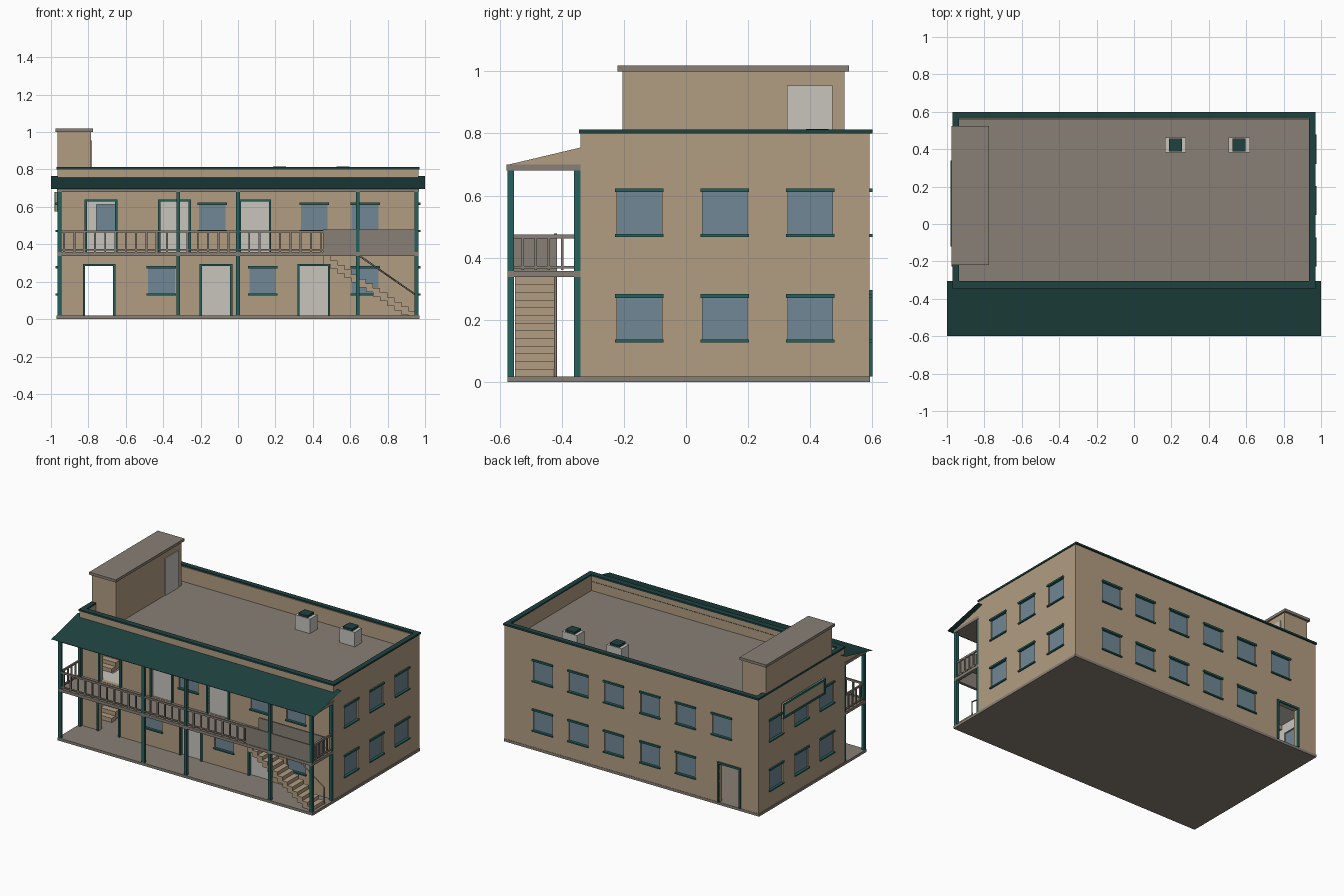
import bpy, bmesh
from mathutils import Vector

if "Cube" in bpy.data.objects:
    bpy.data.objects.remove(bpy.data.objects["Cube"])


def material(name, rgb):
    m = bpy.data.materials.new(name)
    m.use_nodes = True
    m.diffuse_color = (*rgb, 1)
    m.node_tree.nodes["Principled BSDF"].inputs["Base Color"].default_value = (*rgb, 1)
    return m


TAN = material("tan_plaster", (0.445, 0.34, 0.222))
GREY = material("warm_grey", (0.246, 0.214, 0.18))
TEAL = material("teal_paint", (0.019, 0.12, 0.112))
DARK = material("dark_teal", (0.013, 0.054, 0.051))
GLASS = material("blue_glass", (0.16, 0.245, 0.3))
LIGHT = material("light_grey", (0.58, 0.56, 0.515))


def make(name, bm, *mats):
    me = bpy.data.meshes.new(name)
    bm.to_mesh(me)
    bm.free()
    for m in mats:
        me.materials.append(m)
    ob = bpy.data.objects.new(name, me)
    bpy.context.collection.objects.link(ob)
    return ob


def boxes(name, spans, *mats):
    """One object from boxes given as (x0, x1, y0, y1, z0, z1)."""
    bm = bmesh.new()
    for x0, x1, y0, y1, z0, z1 in spans:
        vs = bmesh.ops.create_cube(bm, size=1)["verts"]
        for v in vs:
            v.co = ((x0 + x1) / 2 + v.co.x * (x1 - x0),
                    (y0 + y1) / 2 + v.co.y * (y1 - y0),
                    (z0 + z1) / 2 + v.co.z * (z1 - z0))
    return make(name, bm, *mats)


def rod(name, points, radius, mat):
    cu = bpy.data.curves.new(name, "CURVE")
    cu.dimensions = "3D"
    cu.bevel_depth, cu.bevel_resolution, cu.use_fill_caps = radius, 0, True
    sp = cu.splines.new("POLY")
    sp.points.add(len(points) - 1)
    for p, co in zip(sp.points, points):
        p.co = (*co, 1)
    cu.materials.append(mat)
    ob = bpy.data.objects.new(name, cu)
    bpy.context.collection.objects.link(ob)


# Main dimensions
X, FRONT, BACK, THICK = 0.965, -0.34, 0.59, 0.03
GROUND, FLOOR, ROOF, TOP = 0.018, 0.36, 0.7, 0.802
WALLS = {"front": (1, FRONT, -1), "back": (1, BACK, 1),
         "left": (0, -X, -1), "right": (0, X, 1)}


def on_wall(wall, u0, u1, d0, d1, z0, z1):
    """Box on a wall: u along it, d outward from its face."""
    axis, face, sign = WALLS[wall]
    a, b = sorted((face + sign * d0, face + sign * d1))
    return (u0, u1, a, b, z0, z1) if axis == 1 else (a, b, u0, u1, z0, z1)


# Window and door positions: wall, storey, centres
SIDE = (-0.15, 0.125, 0.4)
REAR = (-0.41, -0.14, 0.135, 0.405, 0.675)
WINDOWS = [("front", 0, (-0.41, 0.1325, 0.68)), ("front", 1, (-0.1375, 0.4075, 0.68)),
           ("back", 0, REAR), ("back", 1, (-0.685,) + REAR)]
WINDOWS += [(w, s, SIDE) for w in ("left", "right") for s in (0, 1)]
DOORS = [("front", 0, (-0.7425, -0.1175, 0.405)), ("front", 1, (-0.7325, -0.34, 0.09)),
         ("back", 0, (-0.7425,))]

cuts, glass, trims, frames, doors = [], [], [], [], []
for wall, storey, centres in WINDOWS:
    z0 = (0.13, 0.47)[storey]
    z1 = z0 + 0.15
    for c in centres:
        a, b = c - 0.072, c + 0.072
        cuts.append(on_wall(wall, a, b, -0.05, 0.05, z0 + 0.004, z1 - 0.006))
        glass.append(on_wall(wall, a, b, -0.02, -0.008, z0 + 0.004, z1 - 0.006))
        for t0, t1 in ((z0 - 0.003, z0 + 0.006), (z1 - 0.009, z1 + 0.003)):
            trims.append(on_wall(wall, c - 0.078, c + 0.078, -0.01, 0.01, t0, t1))
for wall, storey, centres in DOORS:
    z0, z1 = ((GROUND, 0.283), (FLOOR, 0.628))[storey]
    for c in centres:
        a, b, w = c - 0.075, c + 0.075, 0.0125
        cuts.append(on_wall(wall, a, b, -0.05, 0.05, z0 - 0.01 * (1 - storey), z1))
        frames += [on_wall(wall, a - w, a, -0.005, 0.01, z0, z1),
                   on_wall(wall, b, b + w, -0.005, 0.01, z0, z1),
                   on_wall(wall, a - w, b + w, -0.005, 0.01, z1, z1 + w)]
        if c > -0.7:  # the doorways at the stair hall stand open
            doors.append(on_wall(wall, a, b, -0.02, -0.01, z0, z1))

# Hollow building shell with cut openings
shell = boxes("building_walls", [(-X, X, FRONT, BACK, GROUND, TOP)], TAN, GREY, LIGHT)
inner = (-X + THICK, X - THICK, FRONT + THICK, BACK - THICK)
rooms = boxes("room_cutter", [(*inner, -0.1, ROOF - 0.02), (*inner, ROOF, 1)])
holes = boxes("opening_cutter", cuts)
for cutter in (rooms, holes):
    cutter.hide_render = True
    cutter.hide_viewport = True
    mod = shell.modifiers.new("cut", "BOOLEAN")
    mod.operation, mod.solver, mod.object = "DIFFERENCE", "EXACT", cutter
deps = bpy.context.evaluated_depsgraph_get()
solid = bpy.data.meshes.new_from_object(shell.evaluated_get(deps))
shell.modifiers.clear()
shell.data = solid
for cutter in (rooms, holes):
    bpy.data.objects.remove(cutter)
for f in solid.polygons:
    c, e = f.center, 0.002
    inside = inner[0] - e < c.x < inner[1] + e and inner[2] - e < c.y < inner[3] + e
    f.material_index = 0
    if inside and c.z < ROOF - 0.01:
        f.material_index = 2
    elif inside and f.normal.z > 0.9 and c.z < TOP - 0.05:
        f.material_index = 1

boxes("window_glass", glass, GLASS)
boxes("window_trims", trims, TEAL)
boxes("door_frames", frames, TEAL)
boxes("doors", doors, LIGHT)
boxes("base_slab", [(-0.97, 0.97, -0.575, BACK + 0.002, 0, GROUND)], GREY)
boxes("upper_floor", [(-0.81, inner[1], inner[2], inner[3], 0.34, FLOOR),
                      (inner[0], -0.81, inner[2], -0.2, 0.34, FLOOR),
                      (inner[0], -0.81, 0.3, inner[3], 0.34, FLOOR)], LIGHT)

# Parapet coping
boxes("parapet_coping", [(-0.97, 0.97, -0.345, -0.305, 0.8, 0.812),
                         (-0.97, 0.97, 0.565, 0.6, 0.8, 0.812),
                         (-0.97, -0.935, -0.305, 0.565, 0.8, 0.812),
                         (0.935, 0.97, -0.305, 0.565, 0.8, 0.812)], DARK)

# Roof stair house
boxes("stair_house", [(-0.966, -0.785, -0.205, 0.51, ROOF, 1)], TAN)
boxes("stair_house_roof", [(-0.977, -0.775, -0.22, 0.525, 1, 1.018)], GREY)
boxes("stair_house_door", [(-0.786, -0.78, 0.325, 0.472, ROOF, 0.955)], LIGHT)

# Roof vents
for i, x in enumerate((0.222, 0.562)):
    boxes(f"roof_vent_{i + 1}", [(x - 0.057, x + 0.057, 0.383, 0.462, ROOF, 0.8)], LIGHT)
    boxes(f"vent_cap_{i + 1}", [(x - 0.035, x + 0.035, 0.387, 0.458, 0.8, 0.815)], DARK)

# Porch: sloped awning sheet, ceiling, wedge ends
bm = bmesh.new()
bm.faces.new([bm.verts.new(p) for p in ((-1, -0.6, 0.695), (1, -0.6, 0.695),
                                        (1, -0.305, 0.765), (-1, -0.305, 0.765))])
make("awning", bm, DARK)
bm = bmesh.new()
tri = bm.faces.new([bm.verts.new((-X, y, z)) for y, z in
                    ((-0.57, ROOF), (FRONT, ROOF), (FRONT, 0.7545))])
ext = bmesh.ops.extrude_face_region(bm, geom=[tri])["geom"]
bmesh.ops.translate(bm, vec=Vector((2 * X, 0, 0)),
                    verts=[g for g in ext if isinstance(g, bmesh.types.BMVert)])
bmesh.ops.recalc_face_normals(bm, faces=bm.faces)
make("awning_wedge", bm, TAN)
boxes("porch_ceiling", [(-0.968, 0.968, -0.577, FRONT, 0.68, ROOF)], GREY)

# Porch posts
posts = [(x - 0.01, x + 0.01, -0.574, -0.554, GROUND, 0.68)
         for x in (-0.955, -0.32, 0, 0.64, 0.955)]
posts += [(x - 0.01, x + 0.01, -0.36, FRONT, GROUND, 0.68) for x in (-0.955, 0.955)]
boxes("porch_posts", posts, TEAL)

# Balcony floor with a stair opening
boxes("balcony_floor", [(-0.966, 0.47, -0.575, FRONT, 0.338, 0.358),
                        (0.47, 0.966, -0.575, -0.555, 0.338, 0.358),
                        (0.47, 0.966, -0.42, FRONT, 0.338, 0.358),
                        (0.945, 0.966, -0.555, -0.42, 0.338, 0.358)], GREY)

# Railings with bars, and solid guards round the stair
rails = []
for z0, z1 in ((0.366, 0.374), (0.462, 0.475)):
    rails.append((-0.955, 0.455, -0.57, -0.56, z0, z1))
    rails += [(x - 0.005, x + 0.005, -0.565, FRONT, z0, z1) for x in (-0.955, 0.955)]
for i in range(26):
    x = -0.93 + i * 0.055
    rails.append((x - 0.005, x + 0.005, -0.57, -0.56, FLOOR, 0.465))
for x in (-0.955, 0.955):
    for i in range(5):
        y = -0.525 + i * 0.042
        rails.append((x - 0.005, x + 0.005, y - 0.004, y + 0.004, FLOOR, 0.465))
boxes("balcony_railing", rails, GREY)
boxes("stair_guards", [(0.455, 0.96, -0.571, -0.561, 0.345, 0.478),
                       (0.455, 0.95, -0.425, -0.415, 0.345, 0.478),
                       (0.945, 0.953, -0.56, -0.42, 0.345, 0.474)], GREY)

# Porch stair and handrail
run, rise, steps = 0.038, 0.0246, []
for i in range(13):
    x, z = 0.95 - run * i, GROUND + rise * (i + 1)
    steps.append((x - run, x, -0.55, -0.422, max(GROUND, z - 0.045), z))
boxes("porch_stair", steps, TAN)
rod("stair_handrail", [(0.95, -0.42, GROUND), (0.95, -0.42, 0.13), (0.65, -0.42, 0.338)],
    0.005, GREY)

# Indoor stair flights
flights = []
for z0, z1 in ((GROUND, FLOOR), (FLOOR, ROOF - 0.02)):
    h = (z1 - z0) / 12
    for i in range(12):
        y, z = -0.2 + i * 0.042, z0 + h * (i + 1)
        flights.append((-0.935, -0.82, y, y + 0.042, max(z0, z - 0.05), z))
boxes("indoor_stair", flights, TAN)

# Blank framed board on the side wall
y0, y1, z0, z1, t = -0.12, 0.34, 0.575, 0.68, 0.014
boxes("board_panel", [on_wall("left", y0, y1, 0.002, 0.011, z0, z1)], TAN)
boxes("board_frame", [on_wall("left", y0, y1, 0, 0.015, z0, z0 + t),
                      on_wall("left", y0, y1, 0, 0.015, z1 - t, z1),
                      on_wall("left", y0, y0 + t, 0, 0.015, z0 + t, z1 - t),
                      on_wall("left", y1 - t, y1, 0, 0.015, z0 + t, z1 - t)], TEAL)
